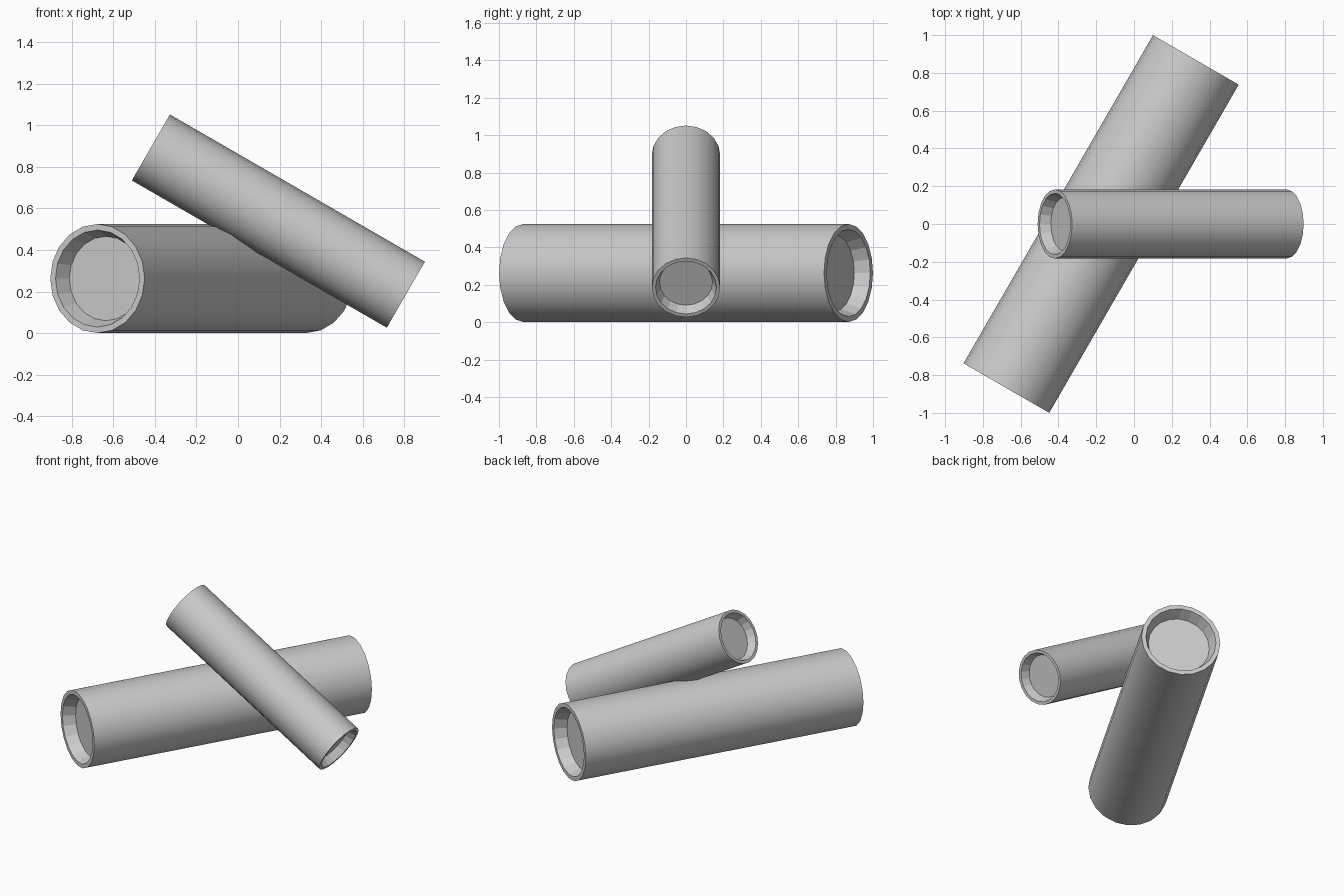
import bpy, bmesh
from math import cos, sin, pi, radians
from mathutils import Matrix

if "Cube" in bpy.data.objects:
    bpy.data.objects.remove(bpy.data.objects["Cube"])

SIDES = 20


def make_log(name, length, radius, location, rotation):
    """Log along local x, with a tapered recess in each end."""
    half, depth = length / 2, radius * 0.31
    # (x, radius) from one recess floor, over the rim, to the other
    profile = [(-half + depth, radius * 0.775), (-half, radius * 0.89), (-half, radius),
               (half, radius), (half, radius * 0.89), (half - depth, radius * 0.775)]
    bm = bmesh.new()
    rings = []
    for x, r in profile:
        rings.append([bm.verts.new((x, r * cos(2 * pi * i / SIDES), r * sin(2 * pi * i / SIDES)))
                      for i in range(SIDES)])
    for k, (a, b) in enumerate(zip(rings, rings[1:])):
        for i in range(SIDES):
            j = (i + 1) % SIDES
            face = bm.faces.new((a[i], a[j], b[j], b[i]))
            face.smooth = k == 2  # only the bark is smooth
    # recess floors
    bm.faces.new(rings[0])
    bm.faces.new(rings[-1])
    bmesh.ops.recalc_face_normals(bm, faces=bm.faces)
    mesh = bpy.data.meshes.new(name)
    bm.to_mesh(mesh)
    bm.free()
    obj = bpy.data.objects.new(name, mesh)
    obj.matrix_world = Matrix.Translation(location) @ rotation
    bpy.context.collection.objects.link(obj)
    return obj


# large log lying on the ground
make_log("large_log", 2.006, 0.262, (-0.174, 0, 0.263), Matrix.Rotation(radians(60), 4, 'Z'))
# smaller log leaning across it
make_log("small_log", 1.415, 0.183, (0.194, 0, 0.539), Matrix.Rotation(radians(30), 4, 'Y'))
